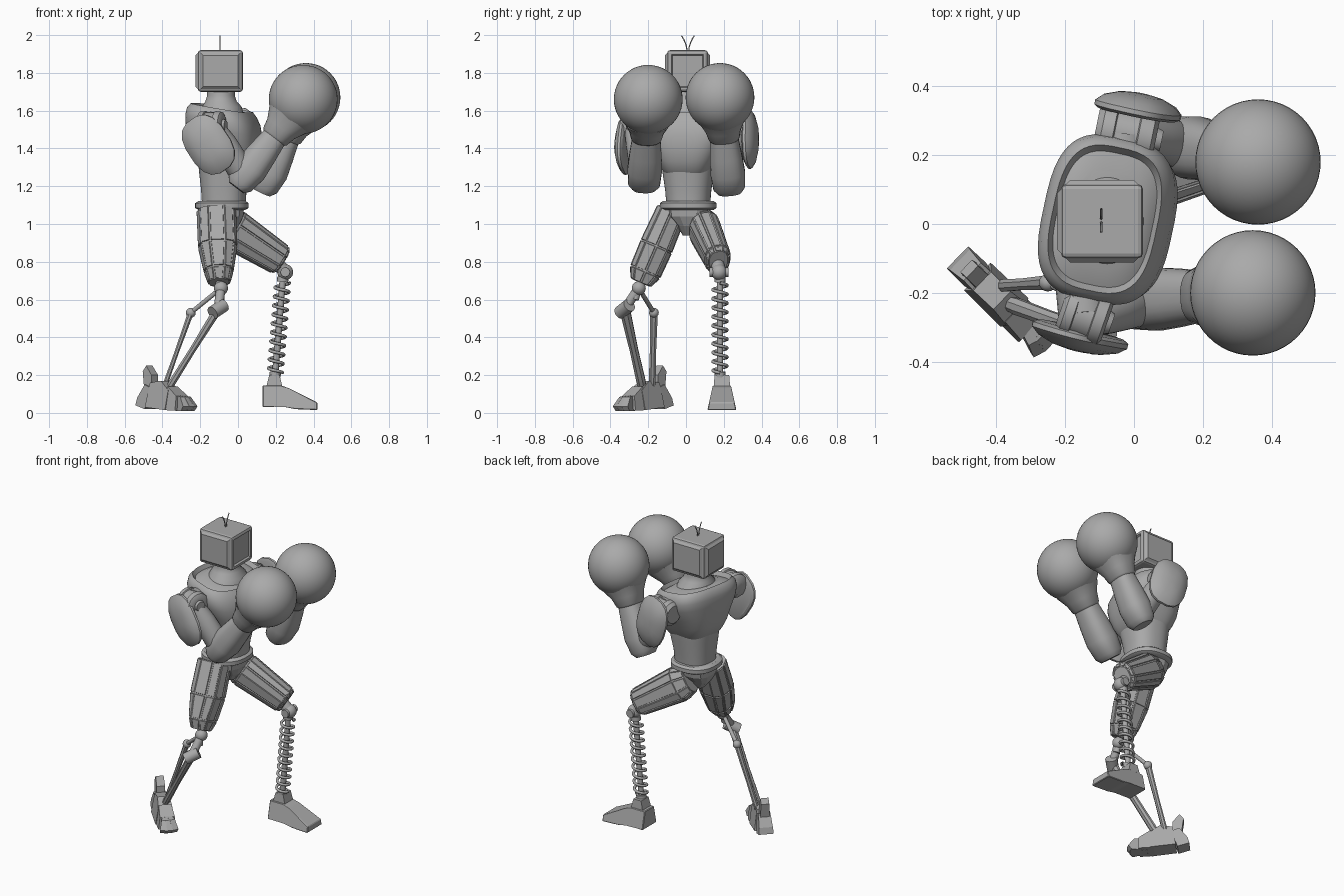
import bpy, bmesh, math
from mathutils import Vector, Matrix

V = Vector
if "Cube" in bpy.data.objects:
    bpy.data.objects.remove(bpy.data.objects["Cube"])

GREY = (0.4, 0.4, 0.4, 1)
metal = bpy.data.materials.new("plain_grey")
metal.use_nodes = True
metal.diffuse_color = GREY
metal.node_tree.nodes["Principled BSDF"].inputs["Base Color"].default_value = GREY


def finish(name, bm, smooth=None):
    bmesh.ops.recalc_face_normals(bm, faces=bm.faces)
    mesh = bpy.data.meshes.new(name)
    bm.to_mesh(mesh)
    bm.free()
    ob = bpy.data.objects.new(name, mesh)
    bpy.context.collection.objects.link(ob)
    mesh.materials.append(metal)
    if smooth:
        bpy.ops.object.select_all(action="DESELECT")
        ob.select_set(True)
        bpy.context.view_layer.objects.active = ob
        bpy.ops.object.shade_smooth_by_angle(angle=math.radians(smooth))
    return ob


def ring(bm, c, u, v, ra, rb, n, e):
    """Superellipse cross-section around c; e=2 round, larger is squarer."""
    def f(t):
        return math.copysign(abs(t) ** (2 / e), t)
    angles = [2 * math.pi * (i + 0.5) / n for i in range(n)]
    return [bm.verts.new(c + u * ra * f(math.cos(a)) + v * rb * f(math.sin(a))) for a in angles]


def skin(bm, rings):
    sides = []
    for a, b in zip(rings, rings[1:]):
        n = len(a)
        sides += [bm.faces.new((a[i], a[(i + 1) % n], b[(i + 1) % n], b[i])) for i in range(n)]
    bm.faces.new(rings[0])
    bm.faces.new(rings[-1])
    return sides


def limb(name, p, q, stations, n=24, ref=(0, 1, 0), e=2, smooth=40, panel=0):
    """Loft from p to q; stations are (fraction, radius across ref, radius along ref)."""
    bm = bmesh.new()
    p, q = V(p), V(q)
    d = (q - p).normalized()
    u = V(ref).cross(d).normalized()
    v = d.cross(u)
    sides = skin(bm, [ring(bm, p.lerp(q, t), u, v, ra, rb, n, e) for t, ra, rb in stations])
    if panel:
        bmesh.ops.recalc_face_normals(bm, faces=bm.faces)
        bmesh.ops.inset_individual(bm, faces=sides, thickness=panel, depth=0)
        bmesh.ops.inset_individual(bm, faces=sides, thickness=panel / 3, depth=panel)
    return finish(name, bm, smooth)


def rod(name, p, q, r, n=16):
    return limb(name, p, q, [(0, r, r), (1, r, r)], n, ref=(0.3, 0.9, 0.2))


def ball(name, c, r, n=24):
    bm = bmesh.new()
    bmesh.ops.create_uvsphere(bm, u_segments=n, v_segments=n // 2, radius=r,
                              matrix=Matrix.Translation(c))
    return finish(name, bm, 60)


def stack(name, stations, centre, yaw=0, e=2.0, n=48, tilt=0.0, smooth=35):
    """Vertical loft; stations are (z, x offset, half depth, half width)."""
    bm = bmesh.new()
    turn = Matrix.Rotation(math.radians(yaw), 3, "Z")
    rings = [ring(bm, V(centre) + turn @ V((x, 0, z)), turn @ V((1, 0, -tilt)), turn @ V((0, 1, 0)),
                  a, b, n, e) for z, x, a, b in stations]
    skin(bm, rings)
    return finish(name, bm, smooth)


def prism(name, outline, depth, matrix, taper=1.0, bevel=0.0):
    """Side profile (x, z) spread along y by depth; points higher up narrow by taper."""
    bm = bmesh.new()
    top = max(z for x, z in outline)
    def w(z):
        return depth * (1 + (taper - 1) * max(z, 0) / top)
    a = [bm.verts.new(matrix @ V((x, -w(z), z))) for x, z in outline]
    b = [bm.verts.new(matrix @ V((x, w(z), z))) for x, z in outline]
    skin(bm, [a, b])
    if bevel:
        bmesh.ops.bevel(bm, geom=bm.edges[:], offset=bevel, segments=1, affect="EDGES")
    return finish(name, bm)


def tube(name, points, r):
    cu = bpy.data.curves.new(name, "CURVE")
    cu.dimensions, cu.bevel_depth, cu.bevel_resolution = "3D", r, 2
    sp = cu.splines.new("POLY")
    sp.points.add(len(points) - 1)
    for pt, co in zip(sp.points, points):
        pt.co = (*co, 1)
    cu.materials.append(metal)
    ob = bpy.data.objects.new(name, cu)
    bpy.context.collection.objects.link(ob)
    return ob


# Head: bevelled box, tapered panels on the sides and back, sunken screen, two whiskers
bm = bmesh.new()
bmesh.ops.create_cube(bm, size=1, matrix=Matrix.Translation((-0.093, 0.008, 1.81))
                      @ Matrix.Diagonal((0.238, 0.215, 0.22, 1)))
bmesh.ops.bevel(bm, geom=bm.edges[:], offset=0.014, segments=2, profile=0.5, affect="EDGES")
bm.normal_update()
big = [f for f in bm.faces if f.calc_area() > 0.02]
screen = [f for f in big if f.normal.x > 0.5]
plates = [f for f in big if abs(f.normal.y) > 0.5 or f.normal.x < -0.5]
bmesh.ops.inset_individual(bm, faces=screen, thickness=0.012, depth=0)
bmesh.ops.inset_individual(bm, faces=screen, thickness=0.008, depth=-0.012)
bmesh.ops.inset_individual(bm, faces=plates, thickness=0.018, depth=0.012)
finish("head", bm)
for s in (-1, 1):
    tube("antenna", [(-0.095, 0.01 + s * (0.004 + 0.03 * t * t), 1.91 + 0.087 * t)
                     for t in (0, 0.3, 0.6, 0.8, 1)], 0.003)

# Torso
MID = (-0.075, 0.012, 0)
stack("neck", [(1.56, -0.01, 0.12, 0.15), (1.62, -0.01, 0.105, 0.12), (1.65, -0.015, 0.083, 0.09),
               (1.68, -0.015, 0.073, 0.078), (1.72, -0.015, 0.073, 0.078)], MID)
stack("chest", [(1.28, 0, 0.125, 0.12), (1.31, 0, 0.15, 0.14), (1.36, 0, 0.172, 0.165),
                (1.43, 0.005, 0.185, 0.2), (1.5, 0, 0.19, 0.233), (1.55, -0.005, 0.186, 0.243),
                (1.59, -0.01, 0.172, 0.235), (1.605, -0.01, 0.16, 0.222), (1.615, -0.01, 0.153, 0.212),
                (1.59, -0.01, 0.14, 0.195), (1.61, -0.01, 0.11, 0.14)], MID, yaw=-12, e=3, tilt=0.17)
stack("belly", [(1.1, 0, 0.115, 0.115), (1.18, 0, 0.12, 0.122), (1.27, 0.005, 0.135, 0.135),
                (1.32, 0.005, 0.14, 0.14)], MID, yaw=-5, e=2.4)
stack("waist_ring", [(1.075, -0.01, 0.125, 0.135), (1.085, -0.01, 0.142, 0.15),
                     (1.11, -0.01, 0.142, 0.15), (1.122, -0.01, 0.125, 0.135)], MID, e=2.4)
stack("pelvis", [(0.94, -0.01, 0.05, 0.03), (0.99, -0.01, 0.09, 0.06), (1.04, -0.01, 0.115, 0.11),
                 (1.09, -0.01, 0.12, 0.12)], MID, e=3, n=12, smooth=None)


# Arms: (side, barrel back, barrel front, elbow, glove centre, pad centre, pad outward, pad lean)
ARMS = (("right", (-0.21, -0.24, 1.52), (-0.08, -0.285, 1.52), (0.035, -0.22, 1.25),
         (0.345, -0.2, 1.66), (-0.155, -0.315, 1.42), (-0.25, -0.95, -0.05), -0.7),
        ("left", (-0.11, 0.28, 1.51), (0.06, 0.245, 1.51), (0.155, 0.225, 1.23),
         (0.36, 0.18, 1.67), (0.01, 0.325, 1.455), (0.2, 0.95, 0.05), -0.3))
for side, back, front, elbow, glove, pad, out, lean in ARMS:
    # Banded shoulder barrel with a hub, tied to the chest by a collar
    limb(side + "_shoulder", back, front, [(0, 0.055, 0.055), (0.1, 0.075, 0.075), (0.3, 0.078, 0.078),
         (0.32, 0.07, 0.07), (0.7, 0.07, 0.07), (0.72, 0.078, 0.078), (0.95, 0.074, 0.074),
         (1.02, 0.055, 0.055), (1.02, 0.035, 0.035), (1.12, 0.03, 0.03)], ref=(0, 0, 1))
    mid = V(back).lerp(V(front), 0.5)
    rod(side + "_shoulder_collar", mid, (mid.x - 0.01, mid.y * 0.6, 1.51), 0.075, 24)
    limb(side + "_upper_arm", mid.lerp(V(front), 0.4) - V((0, 0, 0.02)), elbow,
         [(0, 0.055, 0.055), (0.3, 0.068, 0.062), (0.8, 0.07, 0.07), (1, 0.055, 0.06)])
    # Forearm with an angular elbow cap, widening at the cuff into a ball glove
    limb(side + "_forearm", elbow, glove, [(-0.14, 0.05, 0.065), (-0.08, 0.075, 0.085), (0.1, 0.09, 0.092),
         (0.3, 0.08, 0.085), (0.5, 0.068, 0.075), (0.52, 0.078, 0.083), (0.62, 0.09, 0.095),
         (0.75, 0.125, 0.125)], ref=(0, 1, 0), e=2.5)
    ball(side + "_glove", glove, 0.182, 48)
    # Domed shoulder plate
    o = V(out).normalized()
    up = (V((lean, 0, 1)) - o * o.dot(V((lean, 0, 1)))).normalized()
    limb(side + "_shoulder_pad", pad, V(pad) + o * 0.055, [(-0.15, 0.105, 0.145), (0, 0.118, 0.163),
         (0.25, 0.118, 0.163), (0.6, 0.1, 0.135), (0.9, 0.06, 0.08), (1, 0.02, 0.03)],
         n=16, ref=up, e=2.6, smooth=30)

# Thighs with long raised panels
limb("right_thigh", (-0.115, -0.075, 1.07), (-0.1, -0.24, 0.69),
     [(0, 0.08, 0.1), (0.5, 0.088, 0.1), (0.85, 0.084, 0.074), (1, 0.055, 0.055)],
     n=10, ref=(1, 0, 0), e=2.5, smooth=None, panel=0.006)
limb("left_thigh", (-0.07, 0.085, 1.0), (0.225, 0.17, 0.81),
     [(-0.05, 0.08, 0.065), (0.15, 0.107, 0.08), (0.98, 0.082, 0.066), (1.03, 0.06, 0.05)],
     n=12, ref=(0, 1, 0), e=2.5, smooth=None, panel=0.006)

# Right lower leg: twin rods hung from a knee ball
KNEE, FRONT, BACK = (-0.09, -0.25, 0.66), (-0.105, -0.325, 0.55), (-0.25, -0.17, 0.53)
ball("right_knee", KNEE, 0.037)
rod("knee_pin", (-0.1, -0.24, 0.7), (-0.09, -0.27, 0.6), 0.02)
rod("knee_front_link", KNEE, FRONT, 0.025)
rod("knee_back_link", KNEE, BACK, 0.012)
rod("shin_front_joint", (-0.135, -0.35, 0.53), (-0.075, -0.30, 0.57), 0.036)
ball("shin_back_joint", BACK, 0.026, 16)
SHIN = [(0, 0.024, 0.03), (0.5, 0.018, 0.024), (0.85, 0.02, 0.026), (1, 0.018, 0.02)]
limb("shin_front_rod", FRONT, (-0.38, -0.225, 0.11), SHIN, 8, smooth=None)
limb("shin_back_rod", BACK, (-0.4, -0.18, 0.11), [(t, a * 0.7, b * 0.75) for t, a, b in SHIN], 8, smooth=None)

# Right foot: segmented blocks, raised heel spur and splayed toes
foot = Matrix.Translation((-0.383, -0.222, 0)) @ Matrix.Rotation(math.radians(-44), 4, "Z")
prism("right_heel", [(-0.18, 0.04), (-0.11, 0.02), (-0.07, 0.13), (-0.12, 0.15), (-0.17, 0.08)], 0.048, foot, 0.75)
prism("heel_spur", [(-0.13, 0.11), (-0.08, 0.1), (-0.08, 0.2), (-0.12, 0.25), (-0.145, 0.22)], 0.03, foot, 0.8)
prism("right_arch", [(-0.1, 0.03), (0.05, 0.015), (0.06, 0.12), (0, 0.17), (-0.08, 0.16)], 0.06, foot, 0.6)
prism("right_instep", [(0.03, 0.015), (0.12, 0.012), (0.12, 0.09), (0.05, 0.14)], 0.055, foot, 0.7)
for angle in (-18, 0, 18):
    toe = foot @ Matrix.Translation((0.075, 0, 0)) @ Matrix.Rotation(math.radians(angle), 4, "Z")
    prism("right_toe", [(0, 0.012), (0.1, 0.01), (0.118, 0.035), (0.08, 0.085), (0, 0.1)], 0.022, toe, 0.7)

# Left lower leg: piston inside a coil spring
TOP, LOW = V((0.238, 0.18, 0.72)), V((0.195, 0.18, 0.18))
ball("left_knee", (0.25, 0.175, 0.745), 0.042)
rod("knee_axle", (0.25, 0.125, 0.745), (0.25, 0.225, 0.745), 0.025)
rod("knee_link", (0.2, 0.165, 0.8), (0.25, 0.175, 0.745), 0.035)
rod("piston", TOP, LOW, 0.017)
for name, t in (("spring_top_cap", 0.0), ("spring_base_cap", 0.93)):
    rod(name, TOP.lerp(LOW, t), TOP.lerp(LOW, t + 0.05), 0.03)
TURNS, STEPS = 10, 20
tube("spring", [TOP.lerp(LOW, 0.06 + 0.88 * i / (TURNS * STEPS))
                + V((math.cos(i * 2 * math.pi / STEPS), math.sin(i * 2 * math.pi / STEPS), 0)) * 0.038
                for i in range(TURNS * STEPS + 1)], 0.0085)

# Left foot
sole = Matrix.Translation((0, 0.19, 0))
prism("left_foot", [(0.13, 0.03), (0.25, 0.035), (0.3, 0.02), (0.42, 0.015), (0.42, 0.055), (0.27, 0.13),
                    (0.23, 0.145), (0.13, 0.145)], 0.08, sole, 0.6, 0.004)
prism("left_ankle", [(0.15, 0.14), (0.235, 0.14), (0.22, 0.2), (0.165, 0.2)], 0.055, sole, 0.7)
prism("instep_plate", [(0.25, 0.13), (0.29, 0.12), (0.39, 0.07), (0.38, 0.06), (0.25, 0.12)], 0.045, sole, 0.7)
